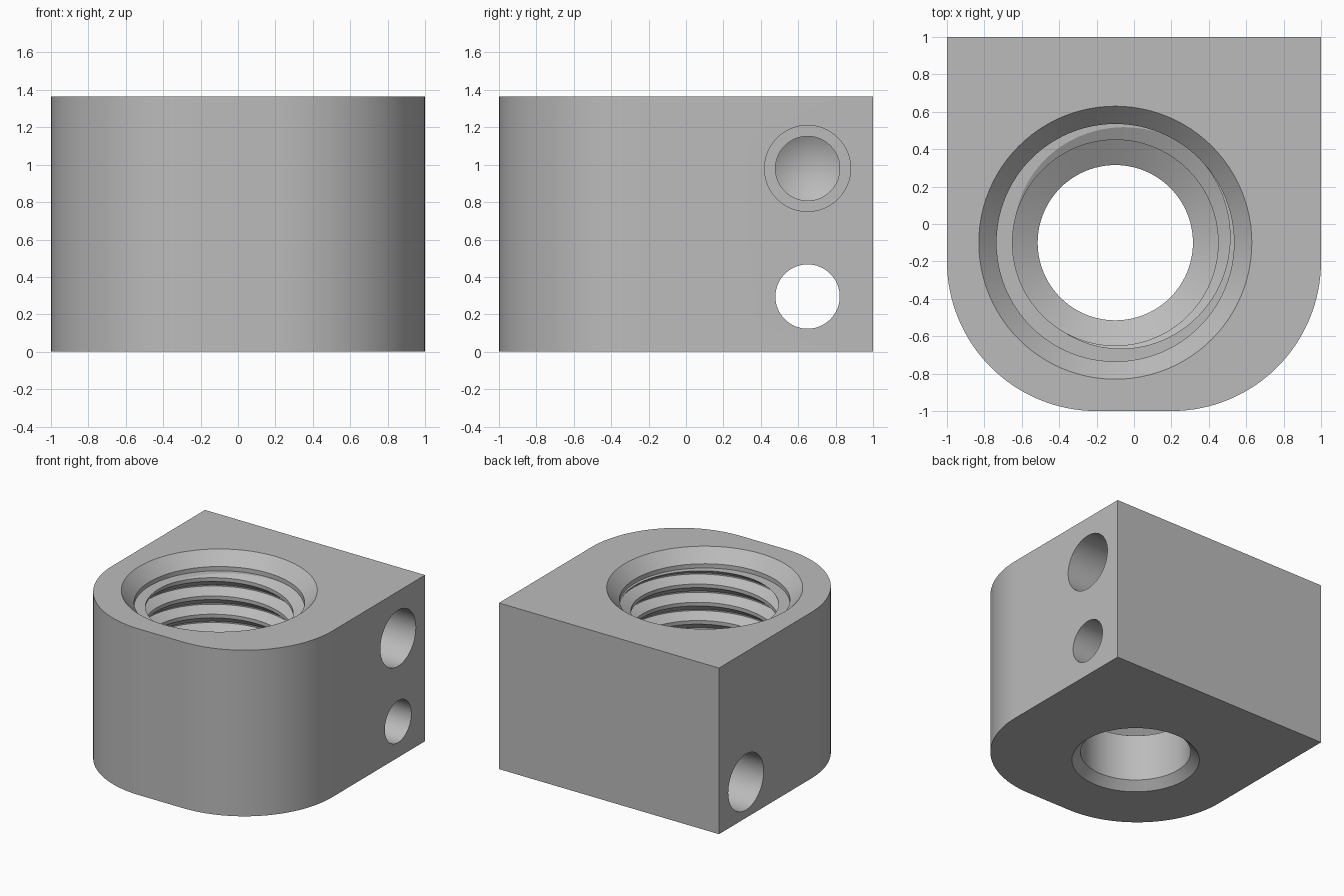
import bpy, bmesh, math
from mathutils import Matrix, Vector

HEIGHT = 1.365
BORE = Vector((-0.1, -0.1, 0))
THREAD_LOW, THREAD_HIGH, PITCH = 0.53, 1.23, 0.15
CREST, ROOT = 0.55, 0.635
# one thread turn as (height fraction, radius)
TURN = [(0, CREST), (0.2, CREST), (0.48, ROOT), (0.55, ROOT)]

if "Cube" in bpy.data.objects:
    bpy.data.objects.remove(bpy.data.objects["Cube"])

steel = bpy.data.materials.new("plain_grey")
steel.use_nodes = True
grey = (0.5, 0.5, 0.5, 1)
steel.diffuse_color = grey
steel.node_tree.nodes["Principled BSDF"].inputs["Base Color"].default_value = grey


def make_object(name, bm):
    bmesh.ops.recalc_face_normals(bm, faces=bm.faces)
    mesh = bpy.data.meshes.new(name)
    bm.to_mesh(mesh)
    bm.free()
    mesh.materials.append(steel)
    obj = bpy.data.objects.new(name, mesh)
    bpy.context.collection.objects.link(obj)
    return obj


def lathe(name, column, matrix, steps=96):
    """Closed solid from a (radius, height) column given for each turn fraction."""
    bm = bmesh.new()
    rings = []
    for i in range(steps + 1):
        a = math.tau * i / steps
        points = [(0, column(0)[0][1])] + column(i / steps) + [(0, column(0)[-1][1])]
        rings.append([bm.verts.new((r * math.cos(a), r * math.sin(a), z)) for r, z in points])
    for one, two in zip(rings, rings[1:]):
        for k in range(len(one) - 1):
            bm.faces.new((one[k], two[k], two[k + 1], one[k + 1]))
    bmesh.ops.remove_doubles(bm, verts=bm.verts, dist=1e-5)
    bmesh.ops.triangulate(bm, faces=[f for f in bm.faces if len(f.verts) > 3])
    bm.transform(matrix)
    return make_object(name, bm)


def thread_column(turn):
    """Helical profile at one angle, clipped to the threaded length."""
    raw = [(r, THREAD_LOW + PITCH * (n + f + turn))
           for n in range(-3, 8) for f, r in TURN]

    def radius_at(z):
        for (r0, z0), (r1, z1) in zip(raw, raw[1:]):
            if z0 <= z <= z1:
                return r0 + (r1 - r0) * (z - z0) / (z1 - z0)
        return CREST

    clipped = []
    for r, z in raw:
        limit = min(max(z, THREAD_LOW), THREAD_HIGH)
        clipped.append((r if limit == z else radius_at(limit), limit))
    return clipped


def bore_column(turn):
    bottom = [(0.58, -0.1), (0.415, 0.065), (0.415, 0.45), (CREST, THREAD_LOW)]
    top = [(ROOT, THREAD_HIGH), (ROOT, 1.265), (0.825, 1.465)]
    top[-1] = (0.73 + 0.095, HEIGHT + 0.1)
    return bottom + thread_column(turn) + top


# block with two large rounded front corners
bm = bmesh.new()
outline = [(1, 1), (-1, 1)]
for cx, start in ((-0.2, math.pi), (0.2, 1.5 * math.pi)):
    for i in range(33):
        a = start + math.pi / 2 * i / 32
        outline.append((cx + 0.8 * math.cos(a), -0.2 + 0.8 * math.sin(a)))
base = bm.faces.new([bm.verts.new((x, y, 0)) for x, y in outline])
solid = bmesh.ops.extrude_face_region(bm, geom=[base])
bmesh.ops.translate(bm, vec=(0, 0, HEIGHT),
                    verts=[v for v in solid["geom"] if isinstance(v, bmesh.types.BMVert)])
block = make_object("threaded_block", bm)


def side_hole(name, side, z, profile):
    """Drilled hole; profile is (radius, depth) from the given side inward."""
    turn = Matrix.Rotation(-side * math.pi / 2, 4, "Y")
    place = Matrix.Translation((side, 0.65, z)) @ turn
    return lathe(name, lambda t: profile, place, 64)


cutters = [
    lathe("bore_cutter", bore_column, Matrix.Translation(BORE)),
    # blind counterbored hole with a drill tip
    side_hole("upper_hole_cutter", 1, 0.98,
              [(0.23, -0.1), (0.23, 0.45), (0.172, 0.45), (0.172, 0.72), (0, 0.82)]),
    # through hole, counterbored from the other side
    side_hole("lower_hole_cutter", -1, 0.295,
              [(0.23, -0.1), (0.23, 0.5), (0.172, 0.5), (0.172, 2.1)]),
]

bpy.ops.object.select_all(action="DESELECT")
bpy.context.view_layer.objects.active = block
block.select_set(True)
for cutter in cutters:
    cutter.hide_render = True
    cut = block.modifiers.new("cut", "BOOLEAN")
    cut.operation = "DIFFERENCE"
    cut.solver = "EXACT"
    cut.object = cutter
    bpy.ops.object.modifier_apply(modifier=cut.name)
    bpy.data.objects.remove(cutter)

bpy.ops.object.shade_smooth_by_angle(angle=math.radians(25))
